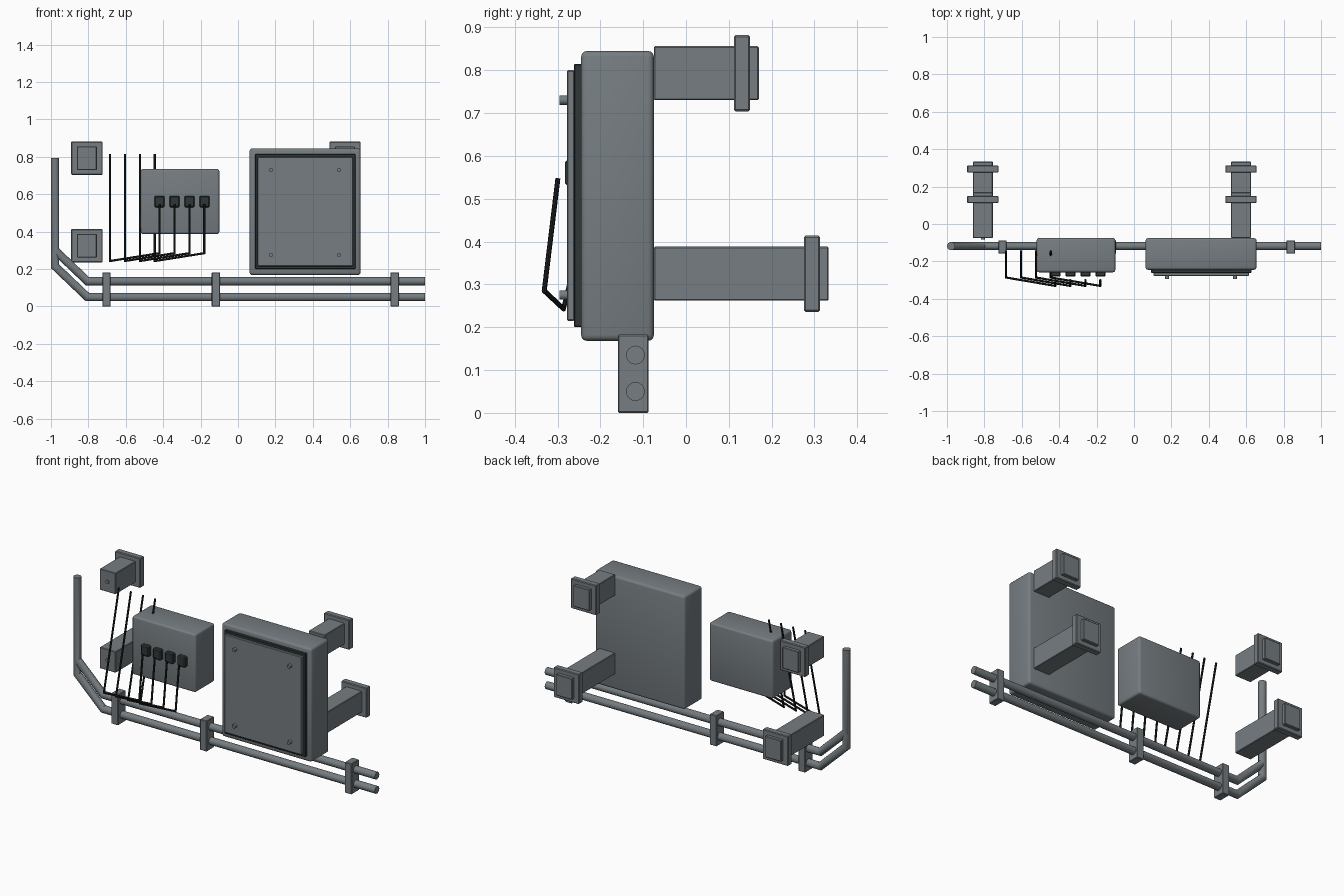
import bpy, bmesh, math
from mathutils import Vector

if "Cube" in bpy.data.objects:
    bpy.data.objects.remove(bpy.data.objects["Cube"])


def material(name, rgb):
    m = bpy.data.materials.new(name)
    m.diffuse_color = (*rgb, 1)
    m.use_nodes = True
    m.node_tree.nodes["Principled BSDF"].inputs["Base Color"].default_value = m.diffuse_color
    return m


STEEL = material("steel grey", (0.18, 0.205, 0.22))
RUBBER = material("dark rubber", (0.03, 0.038, 0.038))
CABLE = material("black cable", (0.013, 0.015, 0.016))


def finish(bm, name, mat):
    bmesh.ops.recalc_face_normals(bm, faces=bm.faces)
    me = bpy.data.meshes.new(name)
    bm.to_mesh(me)
    bm.free()
    me.materials.append(mat)
    ob = bpy.data.objects.new(name, me)
    bpy.context.collection.objects.link(ob)
    bpy.ops.object.select_all(action='DESELECT')
    ob.select_set(True)
    bpy.context.view_layer.objects.active = ob
    bpy.ops.object.shade_smooth_by_angle(angle=math.radians(35))
    return ob


def box(name, x, y, z, mat=STEEL, bevel=0.0, segments=2):
    """Box from (min, max) ranges with rounded edges."""
    bm = bmesh.new()
    bmesh.ops.create_cube(bm, size=1)
    for v in bm.verts:
        v.co = [(r[0] + r[1]) / 2 + c * (r[1] - r[0]) for r, c in zip((x, y, z), v.co)]
    if bevel:
        bmesh.ops.bevel(bm, geom=bm.edges[:], offset=bevel, segments=segments,
                        profile=0.5, affect='EDGES')
    return finish(bm, name, mat)


def tube(name, points, radius, mat=STEEL, sides=16):
    """Round tube along a polyline with mitred corners."""
    pts = [Vector(p) for p in points]
    dirs = [(b - a).normalized() for a, b in zip(pts, pts[1:])]
    u = dirs[0].orthogonal().normalized()
    w = dirs[0].cross(u)
    angles = [2 * math.pi * i / sides for i in range(sides)]
    ring = [pts[0] + radius * (math.cos(a) * u + math.sin(a) * w) for a in angles]
    bm = bmesh.new()
    last = [bm.verts.new(c) for c in ring]
    bm.faces.new(last)
    for i, d in enumerate(dirs):
        n = (d + dirs[min(i + 1, len(dirs) - 1)]).normalized()
        ring = [c + d * ((pts[i + 1] - c).dot(n) / d.dot(n)) for c in ring]
        new = [bm.verts.new(c) for c in ring]
        for k in range(sides):
            j = (k + 1) % sides
            bm.faces.new((last[k], last[j], new[j], new[k]))
        last = new
    bm.faces.new(last)
    return finish(bm, name, mat)


def around(c, size):
    return (c - size / 2, c + size / 2)


# Large cabinet with gasket, door and door screws
box("cabinet", (0.062, 0.655), (-0.245, -0.075), (0.168, 0.845), bevel=0.014, segments=3)
box("door_gasket", (0.092, 0.628), (-0.262, -0.24), (0.2, 0.815), RUBBER, 0.003, 1)
box("cabinet_door", (0.105, 0.615), (-0.278, -0.26), (0.215, 0.8), bevel=0.003, segments=1)
for x in (0.177, 0.54):
    for z in (0.275, 0.73):
        tube("door_screw", [(x, -0.27, z), (x, -0.295, z)], 0.011, sides=12)

# Junction box with terminals
box("junction_box", (-0.52, -0.1), (-0.258, -0.075), (0.387, 0.735), bevel=0.012, segments=3)
for i in range(4):
    x = -0.42 + 0.08 * i
    box("terminal", around(x, 0.054), (-0.282, -0.25), (0.53, 0.592), RUBBER, 0.006, 1)
    # Cable hanging from the terminal, swinging left and rising behind
    tube("cable", [(x, -0.299, 0.548), (x, -0.331, 0.285), (x - 0.265, -0.286, 0.243),
                   (x - 0.265, -0.145, 0.815)], 0.0058, CABLE, 8)

# Wall brackets: arm, flange plate and front screw
for x in (-0.808, 0.572):
    for z, end in ((0.793, 0.17), (0.325, 0.333)):
        box("bracket_arm", around(x, 0.106), (-0.075, end), around(z, 0.126), bevel=0.003, segments=1)
        box("bracket_flange", around(x, 0.168), (end - 0.058, end - 0.02), around(z, 0.178),
            bevel=0.004, segments=1)
        tube("bracket_screw", [(x, -0.07, z), (x, -0.083, z)], 0.011, sides=12)

# Twin conduits that bend up at the left end
Y = -0.118
for z, top in ((0.135, 0.795), (0.05, 0.31)):
    tube("conduit", [(1, Y, z), (-0.805, Y, z), (-0.978, Y, z + 0.165), (-0.978, Y, top)], 0.022)

# Conduit clamps
for x in (-0.703, -0.118, 0.838):
    box("conduit_clamp", around(x, 0.045), (-0.159, -0.087), (0, 0.183), bevel=0.003, segments=1)
